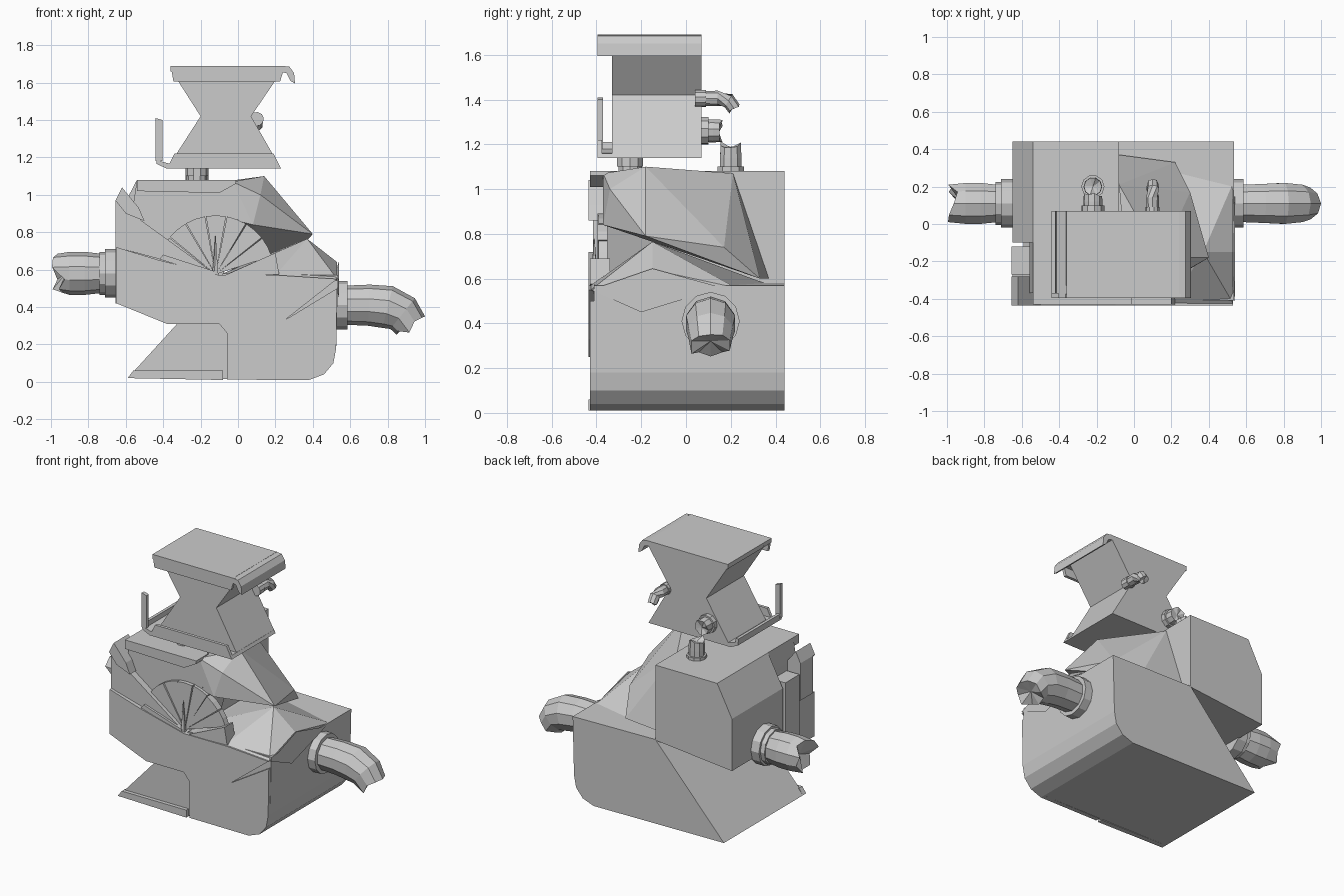
import bpy, bmesh, math, random
from mathutils import Vector

random.seed(4)


def finish(name, bm):
    bmesh.ops.recalc_face_normals(bm, faces=bm.faces)
    me = bpy.data.meshes.new(name)
    bm.to_mesh(me)
    bm.free()
    ob = bpy.data.objects.new(name, me)
    bpy.context.collection.objects.link(ob)
    return ob


def prism(name, profile, y0, y1):
    """Front (x, z) profile pushed from y0 to y1."""
    bm = bmesh.new()
    f = bm.faces.new([bm.verts.new((x, y0, z)) for x, z in profile])
    ex = bmesh.ops.extrude_face_region(bm, geom=[f])
    vs = [g for g in ex['geom'] if isinstance(g, bmesh.types.BMVert)]
    bmesh.ops.translate(bm, verts=vs, vec=(0, y1 - y0, 0))
    return finish(name, bm)


def box(name, x0, x1, y0, y1, z0, z1):
    return prism(name, [(x0, z0), (x1, z0), (x1, z1), (x0, z1)], y0, y1)


def hull(name, pts):
    """Faceted chunk wrapped around a few corner points."""
    bm = bmesh.new()
    for p in pts:
        bm.verts.new(p)
    r = bmesh.ops.convex_hull(bm, input=bm.verts)
    junk = set(r['geom_interior'] + r['geom_unused'])
    bmesh.ops.delete(bm, geom=[v for v in junk if isinstance(v, bmesh.types.BMVert)], context='VERTS')
    return finish(name, bm)


def pipe(name, path, radii, jag=0.0, sides=10):
    """Faceted tube along a path; jag makes the closed far end broken and uneven."""
    path = [Vector(p) for p in path]
    bm = bmesh.new()
    rings = []
    for i, p in enumerate(path):
        t = (path[min(i + 1, len(path) - 1)] - path[max(i - 1, 0)]).normalized()
        u = t.orthogonal().normalized() if abs(t.y) > 0.9 else t.cross(Vector((0, 1, 0))).normalized()
        w = t.cross(u)
        ring = []
        for k in range(sides):
            a = 2 * math.pi * k / sides
            tear = t * random.uniform(-jag, jag) if i == len(path) - 1 else Vector()
            ring.append(bm.verts.new(p + radii[i] * (u * math.cos(a) + w * math.sin(a)) + tear))
        rings.append(ring)
    for r, s in zip(rings, rings[1:]):
        for k in range(sides):
            j = (k + 1) % sides
            bm.faces.new((r[k], r[j], s[j], s[k]))
    bm.faces.new(rings[0])
    # broken ends fold in to a shallow centre, plain ends are capped flat
    if jag:
        mid = bm.verts.new(path[-1] - t * jag)
        for k in range(sides):
            bm.faces.new((rings[-1][k], rings[-1][(k + 1) % sides], mid))
    else:
        bm.faces.new(rings[-1])
    return finish(name, bm)


# Lower body with slanted left flank and rounded right corner
prism('lower_body', [(-.59, .02), (.38, .01), (.46, .04), (.51, .10), (.525, .18), (.535, .57), (-.08, .58)], -.41, .44)
prism('base_lip', [(-.59, .02), (-.08, .01), (-.08, .06), (-.56, .06)], -.435, -.40)
prism('base_corner', [(-.06, .012), (.38, .01), (.46, .04), (.51, .10), (.525, .18), (.53, .5),
                      (.25, .33), (-.06, .26)], -.43, -.40)

# Upper block on the left half
prism('upper_block', [(-.65, .52), (-.08, .575), (-.08, 1.08), (-.54, 1.08), (-.65, .87)], -.10, .44)
prism('upper_front', [(-.56, .50), (-.08, .57), (0, .84), (-.02, 1.08), (-.54, 1.08), (-.56, .95)], -.37, -.08)
prism('top_lip', [(-.54, 1.02), (-.1, 1.01), (-.01, 1.06), (-.01, 1.08), (-.54, 1.08)], -.43, -.3)

# Broken chunks on the right half
hull('upper_right_chunk', [(-.08, .21, 1.07), (-.08, .37, .60), (-.03, -.37, 1.07), (.14, -.18, 1.1), (.40, -.18, .79),
                           (.30, .17, .74), (.22, .33, .60), (0, -.37, .86), (.08, -.37, .84), (.12, -.34, 1.0)])
hull('lower_right_chunk', [(.53, -.425, .55), (.53, -.15, .64), (.37, -.15, .765), (.53, .22, .56), (-.08, .35, .58),
                           (-.05, -.2, .58), (.2, -.425, .57), (.53, -.2, .45), (.2, -.42, .5)])
hull('side_shard', [(.54, -.425, .55), (.54, -.15, .645), (.54, .16, .56), (.54, -.2, .45), (.51, -.15, .55)])

# Front jaw shell and shelf under the fan
prism('front_jaw', [(-.65, .42), (-.38, .31), (-.1, .31), (-.05, .25), (.25, .33), (.53, .55), (.22, .57),
                    (-.1, .57), (-.42, .65), (-.65, .72)], -.435, -.12)
prism('shelf_left', [(-.42, .655), (-.12, .565), (-.12, .59), (-.40, .68)], -.43, -.34)
prism('shelf_right', [(-.08, .565), (.22, .575), (.20, .69)], -.43, -.34)

# Left front shards
prism('left_shard_low', [(-.655, .72), (-.12, .575), (-.50, .85), (-.655, .97)], -.415, -.28)
prism('left_shard_high', [(-.655, .97), (-.62, 1.04), (-.53, .93), (-.50, .86), (-.60, .90)], -.435, -.28)
box('left_side_panel', -.655, -.54, -.27, -.12, .42, .90)

# Fan of petals with a thin spike at its hub
hub = (-.12, .575)
for i in range(7):
    a0, a1 = (math.radians(18 + i * 20.6 + d) for d in (0, 19.6))
    rim = [(hub[0] + .315 * math.cos(a), hub[1] + .315 * math.sin(a)) for a in (a0, (a0 + a1) / 2, a1)]
    prism('fan_petal_%d' % i, [hub] + rim, -.39 - .006 * (i % 2), -.35)
pipe('fan_spike', [(-.12, -.41, .56), (-.12, -.41, .64), (-.12, -.41, .78)], [.02, .012, .002], sides=5)

# Left arm: collar and broken pipe
pipe('left_collar', [(-.64, .11, .58), (-.71, .11, .58)], [.13, .13], sides=12)
pipe('left_inner_collar', [(-.70, .11, .58), (-.74, .11, .58)], [.115, .115], sides=12)
pipe('left_pipe', [(-.73, .11, .58), (-.82, .11, .58), (-.90, .11, .58), (-.96, .11, .58)],
     [.105, .115, .115, .105], jag=.04)

# Right arm: collar and drooping broken elbow
pipe('right_collar', [(.52, .11, .41), (.585, .11, .41)], [.13, .13], sides=12)
pipe('right_elbow', [(.58, .11, .41), (.70, .11, .41), (.80, .11, .40), (.88, .11, .365), (.925, .11, .30)],
     [.105, .11, .115, .105, .09], jag=.025)

# Neck under the head and broken stub on top at the back
pipe('neck', [(-.22, -.25, 1.07), (-.22, -.25, 1.15)], [.055, .055])
pipe('neck_collar', [(-.22, -.25, 1.10), (-.22, -.25, 1.14)], [.062, .062])
pipe('top_stub_collar', [(-.22, .20, 1.07), (-.22, .20, 1.10)], [.062, .062])
pipe('top_stub', [(-.22, .20, 1.08), (-.22, .20, 1.14), (-.22, .20, 1.20)], [.05, .05, .048], jag=.015)

# Hourglass head
prism('head', [(-.38, 1.14), (.23, 1.14), (.07, 1.42), (.24, 1.67), (-.36, 1.67), (-.20, 1.42)], -.33, .07)
box('head_top', -.36, .24, -.395, .07, 1.66, 1.69)
prism('head_top_lip', [(-.345, 1.605), (.225, 1.605), (.25, 1.69), (-.36, 1.69)], -.395, -.375)
prism('head_top_curl', [(.23, 1.69), (.275, 1.685), (.30, 1.65), (.305, 1.595), (.28, 1.61), (.26, 1.65), (.22, 1.66)],
      -.395, .07)
prism('head_base_flange', [(-.44, 1.21), (-.435, 1.165), (-.38, 1.14), (.23, 1.14), (.22, 1.16), (-.36, 1.165),
                           (-.415, 1.18), (-.42, 1.21)], -.395, .07)
prism('head_base_lip', [(-.38, 1.14), (.23, 1.14), (.19, 1.22), (-.34, 1.22)], -.395, -.375)
prism('head_post', [(-.44, 1.18), (-.405, 1.18), (-.405, 1.40), (-.44, 1.41)], -.395, -.37)

# Fittings on the back of the head
pipe('head_elbow_collar', [(.10, .04, 1.405), (.10, .09, 1.405)], [.038, .038])
pipe('head_elbow', [(.10, .07, 1.405), (.10, .14, 1.405), (.10, .19, 1.395), (.10, .215, 1.36)],
     [.032, .035, .034, .03], jag=.006, sides=8)
pipe('head_stub_collar', [(-.22, .06, 1.26), (-.22, .10, 1.26)], [.062, .062])
pipe('head_stub', [(-.22, .07, 1.26), (-.22, .12, 1.26), (-.22, .155, 1.26)], [.05, .052, .05], jag=.01)
